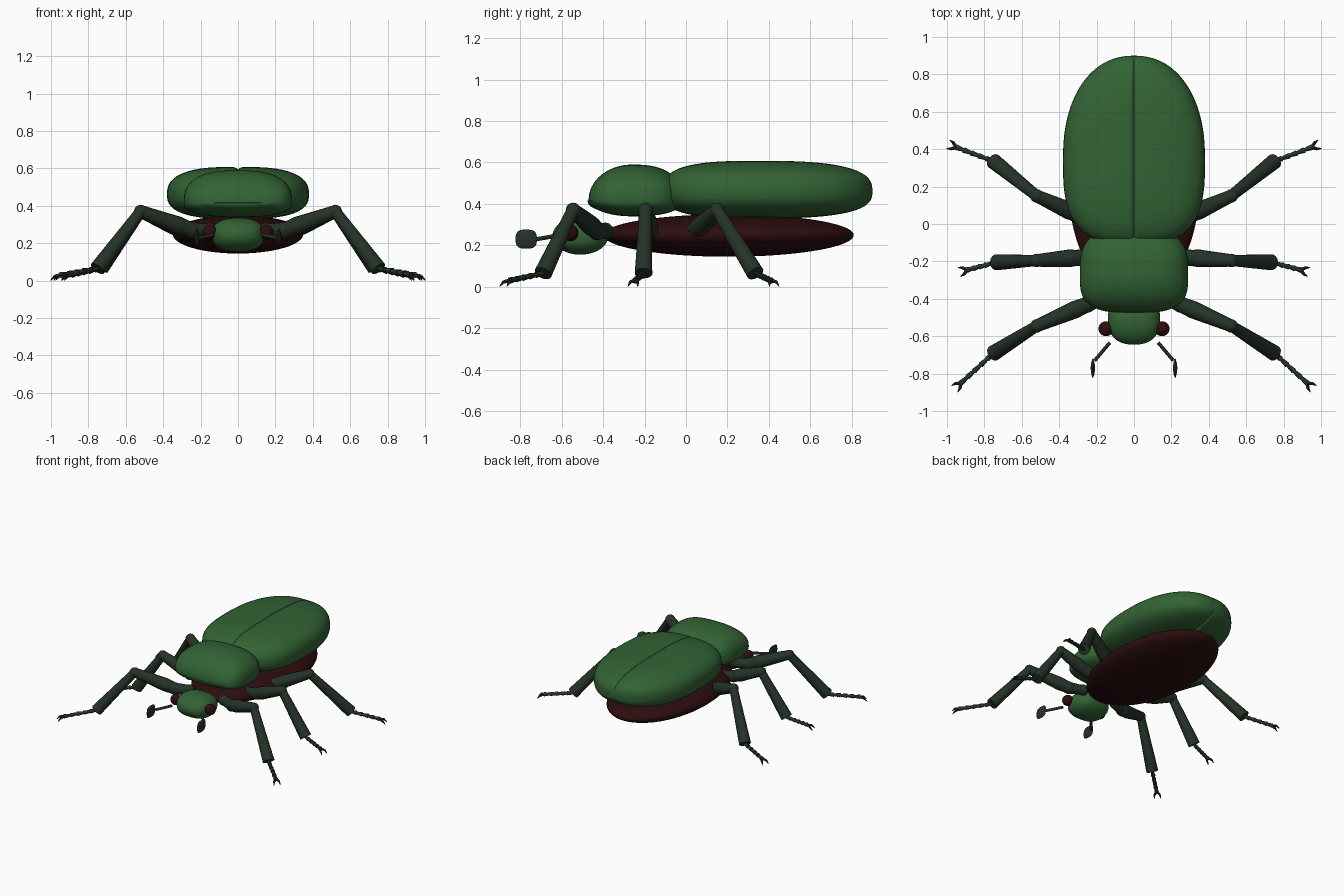
import bpy, bmesh
from math import copysign, hypot
from mathutils import Vector

cube = bpy.data.objects.get("Cube")
if cube:
    bpy.data.objects.remove(cube, do_unlink=True)


def material(name, rgb):
    m = bpy.data.materials.new(name)
    m.use_nodes = True
    m.diffuse_color = (*rgb, 1)
    bsdf = m.node_tree.nodes["Principled BSDF"]
    bsdf.inputs["Base Color"].default_value = (*rgb, 1)
    bsdf.inputs["Roughness"].default_value = 0.6
    return m


GREEN = material("shell green", (0.032, 0.125, 0.034))
RED = material("dark red", (0.026, 0.004, 0.005))
DARK = material("leg dark green", (0.018, 0.033, 0.021))


def finish(bm, name, mat):
    bmesh.ops.recalc_face_normals(bm, faces=bm.faces)
    mesh = bpy.data.meshes.new(name)
    bm.to_mesh(mesh)
    bm.free()
    mesh.materials.append(mat)
    ob = bpy.data.objects.new(name, mesh)
    bpy.context.collection.objects.link(ob)
    bpy.ops.object.select_all(action='DESELECT')
    ob.select_set(True)
    bpy.context.view_layer.objects.active = ob
    bpy.ops.object.shade_smooth_by_angle(angle=0.7)
    return ob


def power(v, n):
    return copysign(abs(v) ** (2 / n), v)


def shell(name, mat, centre, x, y, z, side=(2, 2), plan=(2, 2), section=2,
          mid=0, mirror=1, segs=48):
    """Rounded body along y; x, y, z are (negative, positive) radii,
    side and plan are (front, back) roundness exponents."""
    bm = bmesh.new()
    bmesh.ops.create_uvsphere(bm, u_segments=segs, v_segments=segs, radius=1)
    for v in bm.verts:
        back = v.co.z > 0
        c = hypot(v.co.x, v.co.y)
        cx, cz = (v.co.x / c, v.co.y / c) if c > 1e-5 else (0, 0)
        t = power(v.co.z, side[back])
        rz = c ** (2 / side[back])
        rx = max(0, 1 - abs(t) ** plan[back]) ** (1 / plan[back])
        px = rx * (mid + power(cx, section) * x[cx > 0])
        pz = rz * power(cz, section) * z[cz > 0]
        v.co = (mirror * (centre[0] + px), centre[1] + t * y[back], centre[2] + pz)
    return finish(bm, name, mat)


def rod(bm, a, b, r1, r2, segs=14):
    a, b = Vector(a), Vector(b)
    d = b - a
    m = d.to_track_quat('Z', 'Y').to_matrix().to_4x4()
    m.translation = (a + b) / 2
    bmesh.ops.create_cone(bm, cap_ends=True, segments=segs, radius1=r1,
                          radius2=r2, depth=d.length, matrix=m)


def ball(bm, p, r):
    geo = bmesh.ops.create_uvsphere(bm, u_segments=16, v_segments=10, radius=r)
    bmesh.ops.translate(bm, verts=geo["verts"], vec=Vector(p))


# Trunk
shell("abdomen", RED, (0, 0.205, 0.25), (0.35, 0.35), (0.605, 0.605), (0.105, 0.1))
shell("pronotum", GREEN, (0, -0.26, 0.42), (0.29, 0.29), (0.21, 0.24), (0.08, 0.17),
      side=(2, 2.5), plan=(3.5, 3), section=2.6)
shell("pronotum_lip", GREEN, (0, -0.40, 0.415), (0.23, 0.23), (0.075, 0.075),
      (0.045, 0.006), plan=(3, 3))
shell("head", GREEN, (0, -0.51, 0.245), (0.14, 0.14), (0.135, 0.135), (0.09, 0.09),
      plan=(2.4, 2.4), section=2.5)

# Leg joints: hip, femur base, knee, tibia end, foot end
LEGS = {
    "front": [(0.15, -0.39, 0.27), (0.25, -0.43, 0.27), (0.52, -0.545, 0.37),
              (0.75, -0.69, 0.065), (0.925, -0.85, 0.03)],
    "middle": [(0.17, -0.17, 0.26), (0.29, -0.18, 0.28), (0.52, -0.195, 0.37),
               (0.735, -0.205, 0.065), (0.89, -0.245, 0.03)],
    "hind": [(0.17, -0.01, 0.25), (0.29, 0.045, 0.27), (0.52, 0.15, 0.37),
             (0.75, 0.335, 0.065), (0.95, 0.41, 0.03)],
}


def leg(label, joints, s):
    hip, base, knee, ankle, foot = [Vector((s * p[0], p[1], p[2])) for p in joints]
    # Femur swells past the hip, then narrows to the knee
    bm = bmesh.new()
    rod(bm, hip, base, 0.035, 0.042)
    ball(bm, hip, 0.04)
    ball(bm, base, 0.045)
    swell = base.lerp(knee, 0.25)
    rod(bm, base, swell, 0.042, 0.048)
    rod(bm, swell, knee, 0.048, 0.034)
    ball(bm, knee, 0.036)
    finish(bm, label + "_femur", DARK)
    # Tibia widens to a blunt end
    bm = bmesh.new()
    rod(bm, knee, ankle, 0.03, 0.043)
    finish(bm, label + "_tibia", DARK)
    # Beaded foot with two claws
    bm = bmesh.new()
    n = 5
    for i in range(n):
        rod(bm, ankle.lerp(foot, i / n), ankle.lerp(foot, (i + 1) / n), 0.010, 0.016, 10)
    ahead = (foot - ankle).normalized()
    across = ahead.cross(Vector((0, 0, 1))).normalized()
    for k in (-1, 1):
        bend = foot + ahead * 0.025 + across * k * 0.018
        tip = foot + ahead * 0.047 + across * k * 0.024
        bend.z, tip.z = 0.024, 0.002
        rod(bm, foot, bend, 0.010, 0.008, 8)
        rod(bm, bend, tip, 0.008, 0.002, 8)
    finish(bm, label + "_foot", DARK)


# Mirrored parts
for s, word in ((1, "left"), (-1, "right")):
    shell(word + "_wing_case", GREEN, (0, 0.35, 0.46), (0.06, 0.345),
          (0.46, 0.55), (0.13, 0.148), side=(3, 2.8), plan=(3, 2.2),
          section=2.6, mid=0.035, mirror=s)
    shell(word + "_eye", RED, (0.15, -0.56, 0.26), (0.04, 0.04), (0.04, 0.04),
          (0.04, 0.04), mirror=s, segs=20)
    bm = bmesh.new()
    rod(bm, (s * 0.13, -0.635, 0.245), (s * 0.21, -0.73, 0.228), 0.010, 0.010, 10)
    finish(bm, word + "_antenna_stem", DARK)
    shell(word + "_antenna_club", DARK, (0.22, -0.77, 0.23), (0.012, 0.012),
          (0.053, 0.05), (0.046, 0.046), side=(3, 3), plan=(1.5, 1.5),
          mirror=s, segs=20)
    for label, joints in LEGS.items():
        leg(word + "_" + label, joints, s)
